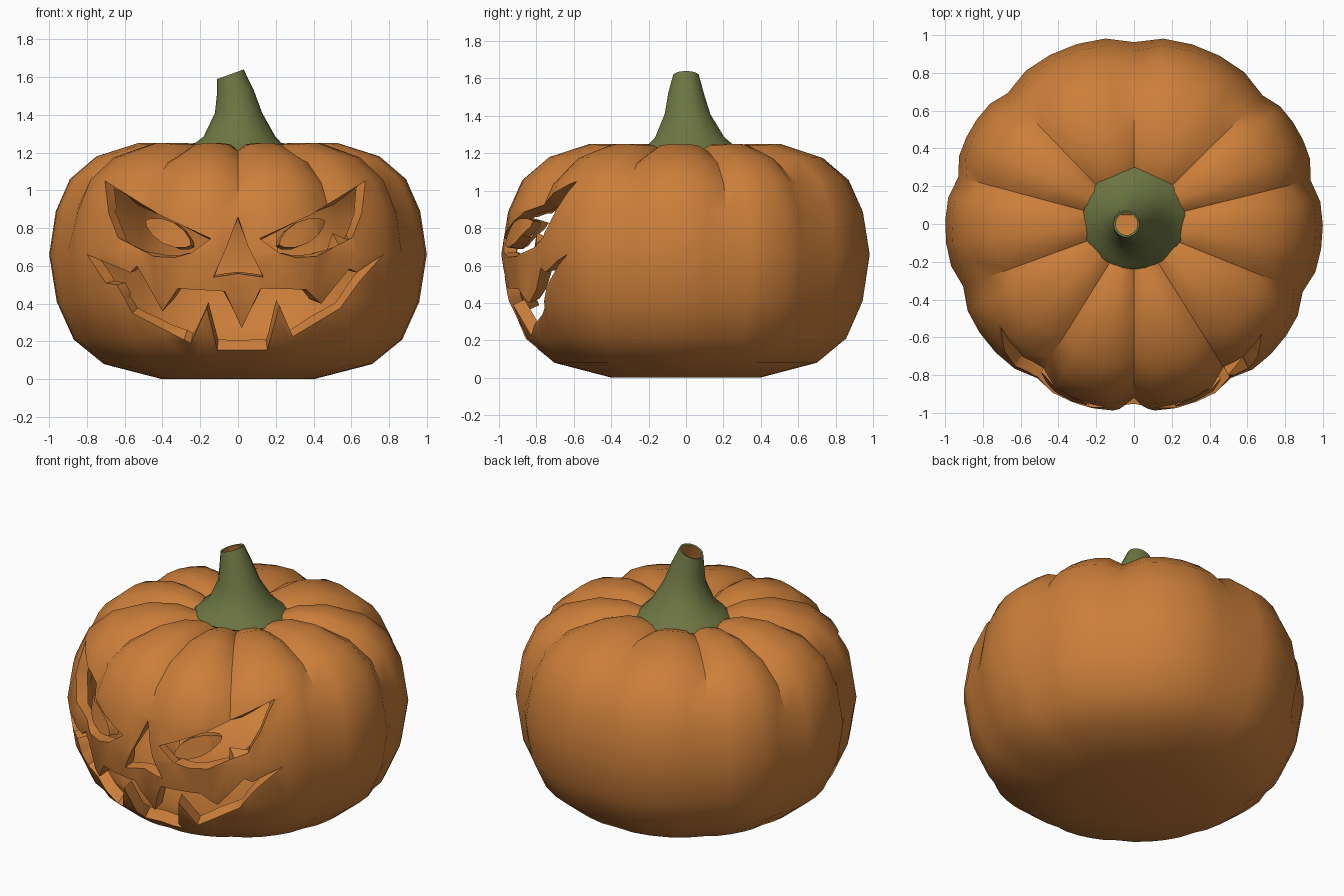
import bpy, bmesh, math
from mathutils import Vector

if "Cube" in bpy.data.objects:
    bpy.data.objects.remove(bpy.data.objects["Cube"], do_unlink=True)


def material(name, rgb):
    m = bpy.data.materials.new(name)
    m.use_nodes = True
    m.diffuse_color = (*rgb, 1)
    m.node_tree.nodes["Principled BSDF"].inputs["Base Color"].default_value = (*rgb, 1)
    return m


ORANGE = material("pumpkin orange", (0.60, 0.21, 0.042))
GREEN = material("stem green", (0.15, 0.18, 0.055))


def make_object(name, bm, mats):
    bmesh.ops.recalc_face_normals(bm, faces=bm.faces)
    me = bpy.data.meshes.new(name)
    bm.to_mesh(me)
    bm.free()
    ob = bpy.data.objects.new(name, me)
    bpy.context.collection.objects.link(ob)
    for m in mats:
        me.materials.append(m)
    return ob


def activate(ob):
    bpy.ops.object.select_all(action='DESELECT')
    ob.select_set(True)
    bpy.context.view_layer.objects.active = ob


def subtract(ob, cutter):
    mod = ob.modifiers.new("cut", 'BOOLEAN')
    mod.operation, mod.solver, mod.object = 'DIFFERENCE', 'EXACT', cutter
    activate(ob)
    bpy.ops.object.modifier_apply(modifier=mod.name)
    bpy.data.objects.remove(cutter, do_unlink=True)


def bridge_rings(bm, rings):
    for a, b in zip(rings, rings[1:]):
        for i in range(len(a)):
            j = (i + 1) % len(a)
            bm.faces.new((a[i], a[j], b[j], b[i]))


def prism(name, outline, front, back):
    """Front-view outline pushed along y; its faces are marked with slot 1."""
    bm = bmesh.new()
    rings = [[bm.verts.new((x, y, z)) for x, z in outline] for y in (front, back)]
    bridge_rings(bm, rings)
    for r in rings:
        bm.faces.new(r)
    for f in bm.faces:
        f.material_index = 1
    return make_object(name, bm, (ORANGE, GREEN))


# Ribbed body: a turned profile pinched along ten creases
PROFILE = [(0.40, 0.0), (0.71, 0.08), (0.87, 0.21), (0.96, 0.41), (1.0, 0.66),
           (0.965, 0.89), (0.89, 1.06), (0.75, 1.18), (0.53, 1.25), (0.36, 1.25), (0.2, 1.2)]
CREASES = [-90, -58, -22, 14, 45, 90, 134, 165, 200, 238, 270]
SEGMENTS = 5

columns = []
for a, b in zip(CREASES, CREASES[1:]):
    for k in range(SEGMENTS):
        t = k / SEGMENTS
        columns.append((math.radians(a + (b - a) * t), (1 - math.sin(math.pi * t)) ** 2))

bm = bmesh.new()
rings = []
for r, z in PROFILE:
    height = z / 1.25
    pinch = 0.02 + 0.06 * height ** 2
    rings.append([bm.verts.new((r * (1 - pinch * p) * math.cos(a),
                                r * (1 - pinch * p) * math.sin(a),
                                z - 0.04 * p * height ** 4)) for a, p in columns])
bridge_rings(bm, rings)
bm.faces.new(rings[0])
bm.faces.new(rings[-1])
body = make_object("pumpkin_body", bm, (ORANGE, GREEN))

# Carved face outlines, x and z
EYE = [(0.69, 1.05), (0.4, 0.87), (0.13, 0.745), (0.23, 0.67), (0.32, 0.645),
       (0.43, 0.65), (0.62, 0.75), (0.67, 0.88)]
NOSE = [(0, 0.86), (0.05, 0.71), (0.135, 0.54), (0, 0.56), (-0.13, 0.54), (-0.06, 0.7)]
MOUTH = [(-0.8, 0.66), (-0.57, 0.565), (-0.535, 0.6), (-0.4, 0.36), (-0.32, 0.48),
         (-0.07, 0.465), (0.02, 0.27), (0.12, 0.48), (0.36, 0.475), (0.44, 0.4),
         (0.59, 0.585), (0.63, 0.565), (0.77, 0.66), (0.645, 0.52), (0.54, 0.375),
         (0.29, 0.225), (0.22, 0.39), (0.155, 0.155), (-0.11, 0.155), (-0.165, 0.38),
         (-0.25, 0.19), (-0.56, 0.35), (-0.64, 0.5), (-0.7, 0.51)]

# Almond pupil outline, tilted up towards the outer corner
PUPIL = []
for k in range(12):
    a = math.tau * k / 12
    u, v = 0.137 * math.cos(a), 0.062 * math.sin(a) * abs(math.sin(a)) ** 0.4
    c, s = math.cos(0.49), math.sin(0.49)
    PUPIL.append((0.355 + u * c - v * s, 0.775 + u * s + v * c))

for side in (1, -1):
    def place(points):
        return [(side * x - 0.015, z) for x, z in points]
    eye = prism("eye_cutter", place(EYE), -1.3, -0.1)
    subtract(eye, prism("pupil_cutter", place(PUPIL), -1.4, 0.0))
    subtract(body, eye)
for outline in (NOSE, MOUTH):
    subtract(body, prism("face_cutter", outline, -1.3, -0.1))

# Keep only the skin, then thicken it inwards to make a hollow shell
bm = bmesh.new()
bm.from_mesh(body.data)
bmesh.ops.delete(bm, geom=[f for f in bm.faces if f.material_index == 1], context='FACES')
bmesh.ops.remove_doubles(bm, verts=bm.verts, dist=0.0005)
bm.to_mesh(body.data)
bm.free()
body.data.materials.pop(index=1)
shell = body.modifiers.new("shell", 'SOLIDIFY')
shell.thickness, shell.offset = 0.07, -1
activate(body)
bpy.ops.object.modifier_apply(modifier=shell.name)
bpy.ops.object.shade_smooth_by_angle(angle=math.radians(40))

# Hollow flared stem with a slanted open tip: height, x, y, radius, slant
STEM = [(1.205, 0.0, 0.03, 0.275, 0), (1.245, 0.0, 0.025, 0.235, 0), (1.285, 0.008, 0.02, 0.19, 0),
        (1.41, 0.003, 0.008, 0.125, 0), (1.52, -0.015, 0, 0.097, 0.15), (1.615, -0.04, 0, 0.07, 0.36)]
bm = bmesh.new()
rings = []
for z, cx, cy, r, slant in STEM:
    ring = []
    for k in range(14):
        a = math.tau * k / 14
        offset = Vector((math.cos(a), math.sin(a), slant * math.cos(a))) * r
        ring.append(bm.verts.new(Vector((cx, cy, z)) + offset))
    rings.append(ring)
bridge_rings(bm, rings)
stem = make_object("stem", bm, (GREEN, ORANGE))
wall = stem.modifiers.new("wall", 'SOLIDIFY')
wall.thickness, wall.offset, wall.material_offset = 0.012, -1, 1
activate(stem)
bpy.ops.object.modifier_apply(modifier=wall.name)
bpy.ops.object.shade_smooth_by_angle(angle=math.radians(45))
